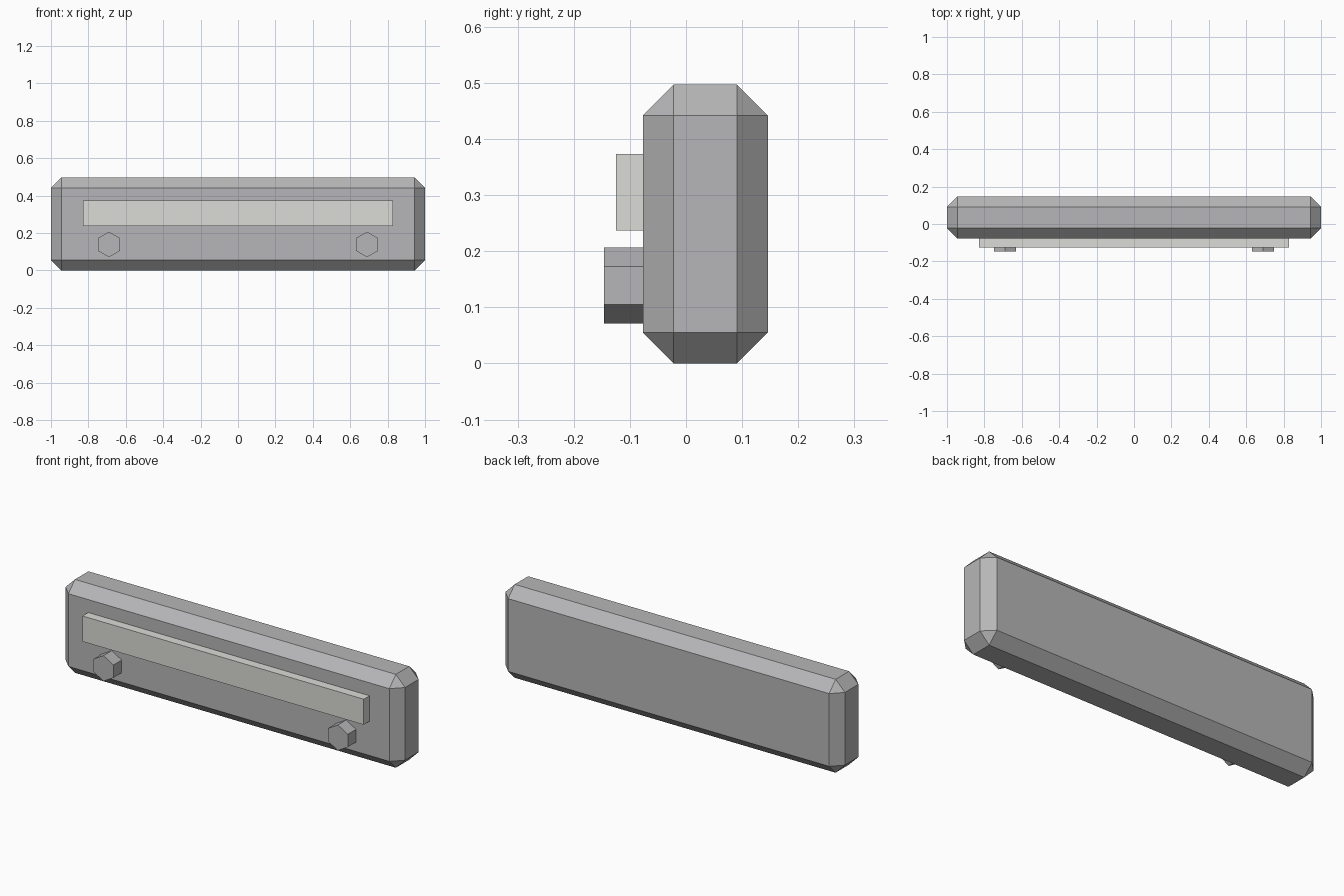
import bpy
import bmesh
from math import pi
from mathutils import Matrix

cube = bpy.data.objects.get("Cube")
if cube:
    bpy.data.objects.remove(cube, do_unlink=True)


def make_material(name, rgb):
    mat = bpy.data.materials.new(name)
    mat.use_nodes = True
    mat.diffuse_color = (*rgb, 1)
    mat.node_tree.nodes["Principled BSDF"].inputs["Base Color"].default_value = (*rgb, 1)
    return mat


def finish(name, bm, mat):
    mesh = bpy.data.meshes.new(name)
    bm.to_mesh(mesh)
    bm.free()
    mesh.materials.append(mat)
    obj = bpy.data.objects.new(name, mesh)
    bpy.context.collection.objects.link(obj)
    return obj


def box(name, low, high, mat):
    size = [b - a for a, b in zip(low, high)]
    centre = [(a + b) / 2 for a, b in zip(low, high)]
    bm = bmesh.new()
    bmesh.ops.create_cube(bm, size=1)
    bmesh.ops.scale(bm, vec=size, verts=bm.verts)
    bmesh.ops.translate(bm, vec=centre, verts=bm.verts)
    return finish(name, bm, mat)


def hex_bolt(name, x, z, radius, front, back, mat):
    bm = bmesh.new()
    bmesh.ops.create_cone(bm, cap_ends=True, segments=6, radius1=radius,
                          radius2=radius, depth=back - front)
    # Axis along y, with a corner pointing up
    bmesh.ops.rotate(bm, matrix=Matrix.Rotation(pi / 2, 3, 'X'), verts=bm.verts)
    bmesh.ops.translate(bm, vec=(x, (front + back) / 2, z), verts=bm.verts)
    return finish(name, bm, mat)


grey = make_material("mid_grey", (0.47, 0.47, 0.48))
pale = make_material("pale_warm_grey", (0.71, 0.71, 0.68))

# Chamfered main slab
body = box("body", (-1, -0.077, 0), (1, 0.146, 0.497), grey)
chamfer = body.modifiers.new("chamfer", 'BEVEL')
chamfer.width = 0.055
chamfer.segments = 1

# Raised strip across the front
box("front_strip", (-0.828, -0.125, 0.237), (0.828, -0.077, 0.373), pale)

# Pair of hexagonal bolts below the strip
for side, x in (("left", 0.69), ("right", -0.69)):
    hex_bolt(side + "_bolt", x, 0.139, 0.068, -0.146, -0.077, grey)
